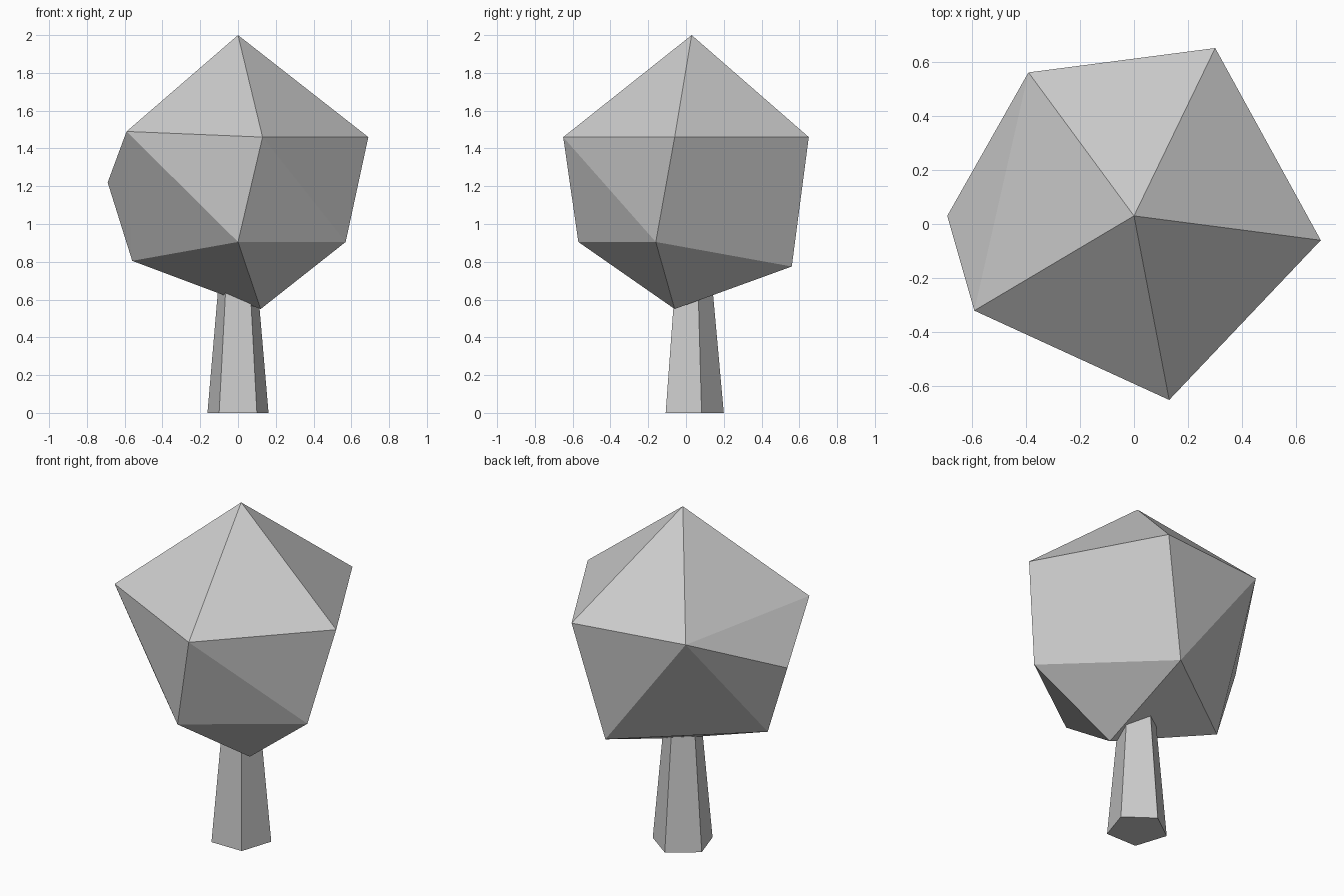
import bpy, bmesh

if "Cube" in bpy.data.objects:
    bpy.data.objects.remove(bpy.data.objects["Cube"])

# Trunk: tapered five-sided post, flat face to the front
HEIGHT = 0.72
bpy.ops.mesh.primitive_cone_add(vertices=5, radius1=0.17, radius2=0.105,
                                depth=HEIGHT, location=(0, 0.03, HEIGHT / 2))
bpy.context.object.name = "trunk"

# Foliage: irregular faceted crown, the convex hull of its corners
tip = [(0, 0.03, 2.0)]
upper = [(-0.39, 0.56, 1.48), (0.30, 0.65, 1.46), (0.69, -0.06, 1.46),
         (0.13, -0.65, 1.46), (-0.59, -0.32, 1.49)]
lower = [(-0.69, 0.03, 1.22), (-0.56, 0.03, 0.805), (0, -0.57, 0.905),
         (0.57, -0.16, 0.905), (0.14, 0.56, 0.775)]
base = [(0.12, -0.06, 0.55)]

bm = bmesh.new()
for corner in tip + upper + lower + base:
    bm.verts.new(corner)
bmesh.ops.convex_hull(bm, input=bm.verts)
bmesh.ops.recalc_face_normals(bm, faces=bm.faces)
mesh = bpy.data.meshes.new("foliage")
bm.to_mesh(mesh)
bm.free()
bpy.context.collection.objects.link(bpy.data.objects.new("foliage", mesh))
